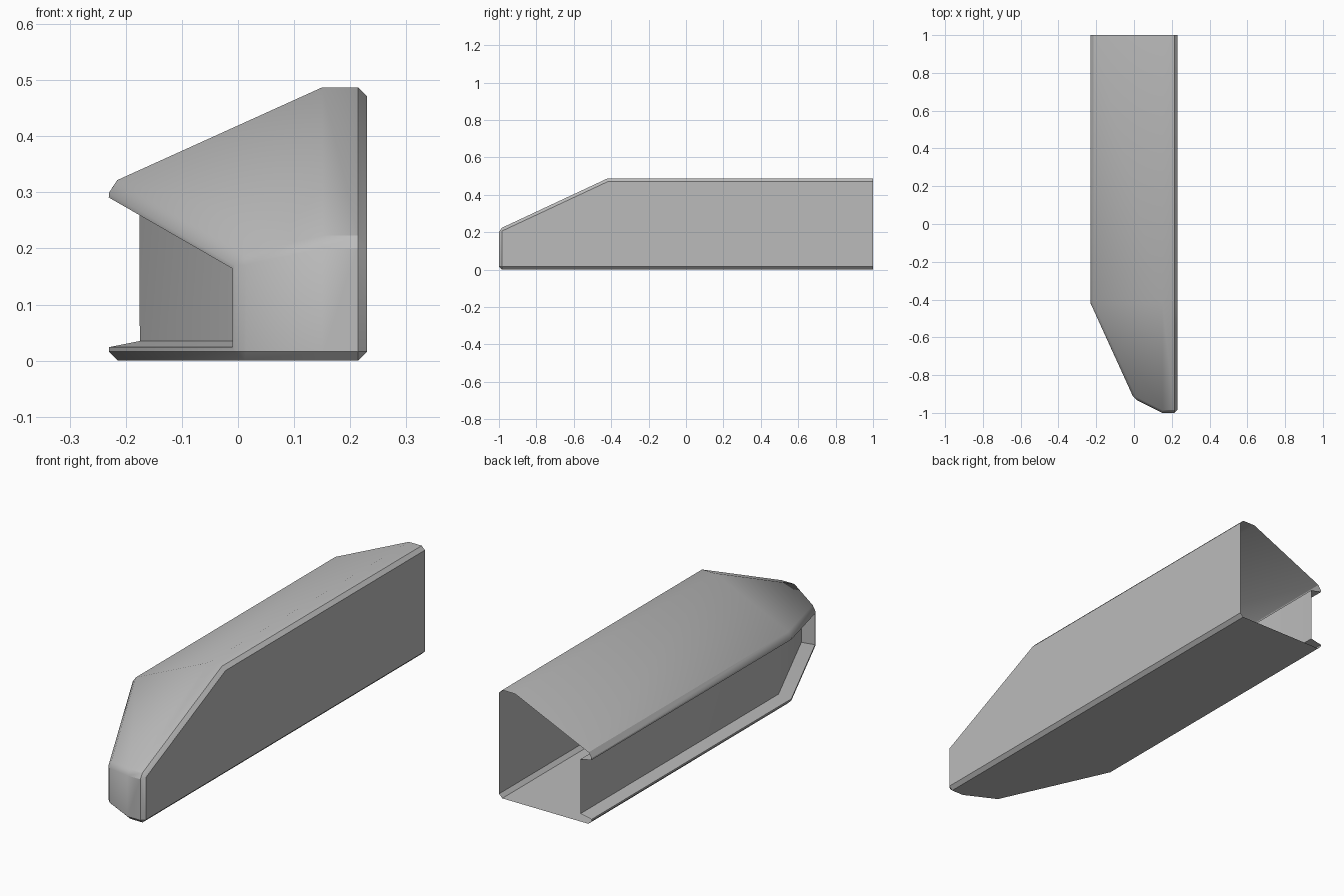
import bpy, bmesh, math
from mathutils import Vector

cube = bpy.data.objects.get("Cube")
if cube:
    bpy.data.objects.remove(cube, do_unlink=True)

grey = bpy.data.materials.new("plain grey")
grey.use_nodes = True
colour = (0.5, 0.5, 0.5, 1)
grey.diffuse_color = colour
grey.node_tree.nodes["Principled BSDF"].inputs["Base Color"].default_value = colour

# Plan corners with the height of the roof above each, and the roof ridge
NOSE_Y, RIDGE = -0.42, 0.487
plan = {"A": (-0.23, 1, 0.315), "B": (-0.23, NOSE_Y, 0.315),
        "C": (0, -0.925, 0.183), "D": (0.15, -1, 0.216),
        "E": (0.23, -1, 0.216), "F": (0.23, 1, RIDGE)}
ridge = {"G": (0.15, 1, RIDGE), "H": (0.15, NOSE_Y, RIDGE), "I": (0.23, NOSE_Y, RIDGE)}

bm = bmesh.new()
v = {}
for name, (x, y, z) in plan.items():
    v[name] = bm.verts.new((x, y, z))
    v[name.lower()] = bm.verts.new((x, y, 0))
for name, co in ridge.items():
    v[name] = bm.verts.new(co)

# Side walls, roof, sloping nose and floor; the back end stays open
for loop in ("abBA", "bcCB", "cdDC", "deED", "efFIE",
             "ABHG", "GHIF", "BCDH", "HDEI", "fedcba"):
    bm.faces.new([v[n] for n in loop])
bmesh.ops.recalc_face_normals(bm, faces=bm.faces[:])

# Chamfer the outer corners, leaving the soft creases alone
creases = [{v[p], v[q]} for p, q in ("GH", "HI", "BH", "HD", "bB", "dD")]
edges = [e for e in bm.edges if not e.is_boundary and set(e.verts) not in creases]
bmesh.ops.bevel(bm, geom=edges, offset=0.016, offset_type='OFFSET', segments=1,
                profile=0.5, affect='EDGES', clamp_overlap=True)
bm.normal_update()

# Recessed channel along the slanted side, framed by a narrow rim
side = [f for f in bm.faces
        if f.normal.x < -0.85 and abs(f.normal.z) < 0.1 and f.calc_area() > 0.05]
for thickness, depth in ((0.008, 0), (0.011, -0.055)):
    bmesh.ops.inset_region(bm, faces=side, thickness=thickness, depth=depth,
                           use_boundary=False, use_even_offset=True)
    bm.normal_update()

mesh = bpy.data.meshes.new("hollow_shell")
bm.to_mesh(mesh)
bm.free()
mesh.materials.append(grey)
shell = bpy.data.objects.new("hollow_shell", mesh)
bpy.context.collection.objects.link(shell)

bpy.context.view_layer.objects.active = shell
shell.select_set(True)
bpy.ops.object.shade_smooth_by_angle(angle=math.radians(30))
